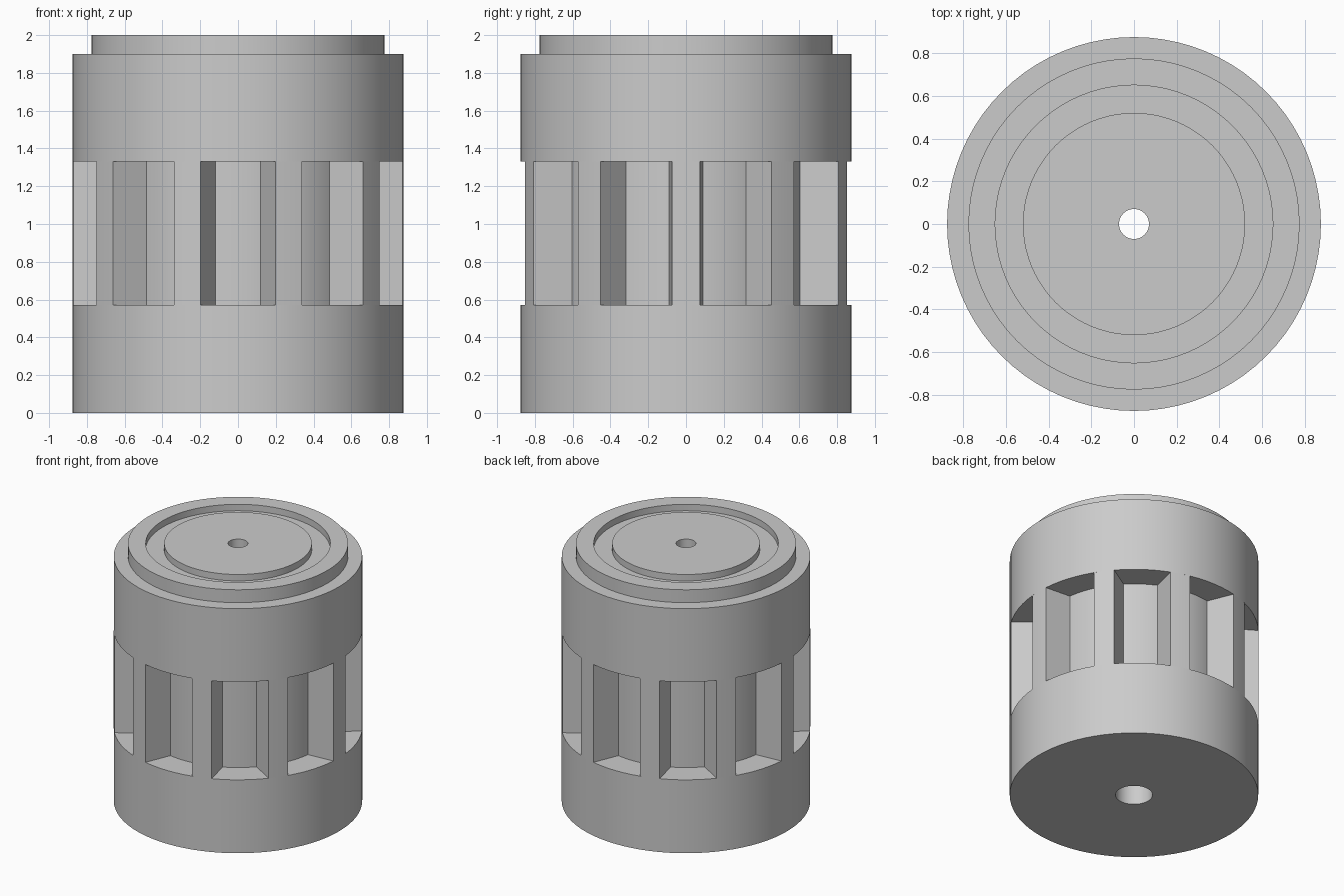
import bpy, bmesh, math
from mathutils import Vector

cube = bpy.data.objects.get("Cube")
if cube:
    bpy.data.objects.remove(cube, do_unlink=True)

R_OUT, R_CORE = 0.875, 0.67       # outer and waist radii
Z_LOW, Z_HIGH = 0.57, 1.33        # slot bottom and top
RIBS, SEGMENTS = 10, 80

gray = bpy.data.materials.new("plain gray")
gray.use_nodes = True
color = (0.6, 0.6, 0.6, 1)
gray.diffuse_color = color
gray.node_tree.nodes["Principled BSDF"].inputs["Base Color"].default_value = color


def finish(name, bm):
    bmesh.ops.recalc_face_normals(bm, faces=bm.faces)
    mesh = bpy.data.meshes.new(name)
    bm.to_mesh(mesh)
    bm.free()
    mesh.materials.append(gray)
    obj = bpy.data.objects.new(name, mesh)
    bpy.context.collection.objects.link(obj)
    bpy.ops.object.select_all(action='DESELECT')
    obj.select_set(True)
    bpy.context.view_layer.objects.active = obj
    bpy.ops.object.shade_smooth_by_angle(angle=math.radians(30))
    return obj


def polar(radius, degrees):
    a = math.radians(degrees)
    return Vector((radius * math.cos(a), radius * math.sin(a), 0))


# Turned body: two bands, narrow waist, top collar, ring groove, stepped bore
profile = [(0.13, 0), (R_OUT, 0), (R_OUT, Z_LOW), (R_CORE, Z_LOW),
           (R_CORE, Z_HIGH), (R_OUT, Z_HIGH), (R_OUT, 1.9), (0.775, 1.9),
           (0.775, 2), (0.65, 2), (0.65, 1.95), (0.52, 1.95), (0.52, 2),
           (0.07, 2), (0.07, 1), (0.13, 1)]
bm = bmesh.new()
verts = [bm.verts.new((r, 0, z)) for r, z in profile]
edges = [bm.edges.new((v, verts[i - 1])) for i, v in enumerate(verts)]
bmesh.ops.spin(bm, geom=verts + edges, cent=(0, 0, 0), axis=(0, 0, 1),
               angle=math.tau, steps=SEGMENTS, use_duplicate=False)
bmesh.ops.remove_doubles(bm, verts=bm.verts, dist=0.0005)
finish("turned_body", bm)

# Ribs bridging the waist, wider at the root, leaving slots between them
bm = bmesh.new()
for i in range(RIBS):
    mid = i * 360 / RIBS
    outline = [polar(R_OUT, mid + a) for a in (-4.8, 0, 4.8)]
    for side in (1, -1):
        outer = polar(R_OUT, mid + side * 4.8)
        root = polar(R_CORE, mid + side * 7.7)
        outline.append(outer.lerp(root, 1.05))
    low = [bm.verts.new((p.x, p.y, Z_LOW)) for p in outline]
    high = [bm.verts.new((p.x, p.y, Z_HIGH)) for p in outline]
    for j in range(len(outline)):
        bm.faces.new((low[j - 1], low[j], high[j], high[j - 1]))
    bm.faces.new(low[::-1])
    bm.faces.new(high)
finish("waist_ribs", bm)
